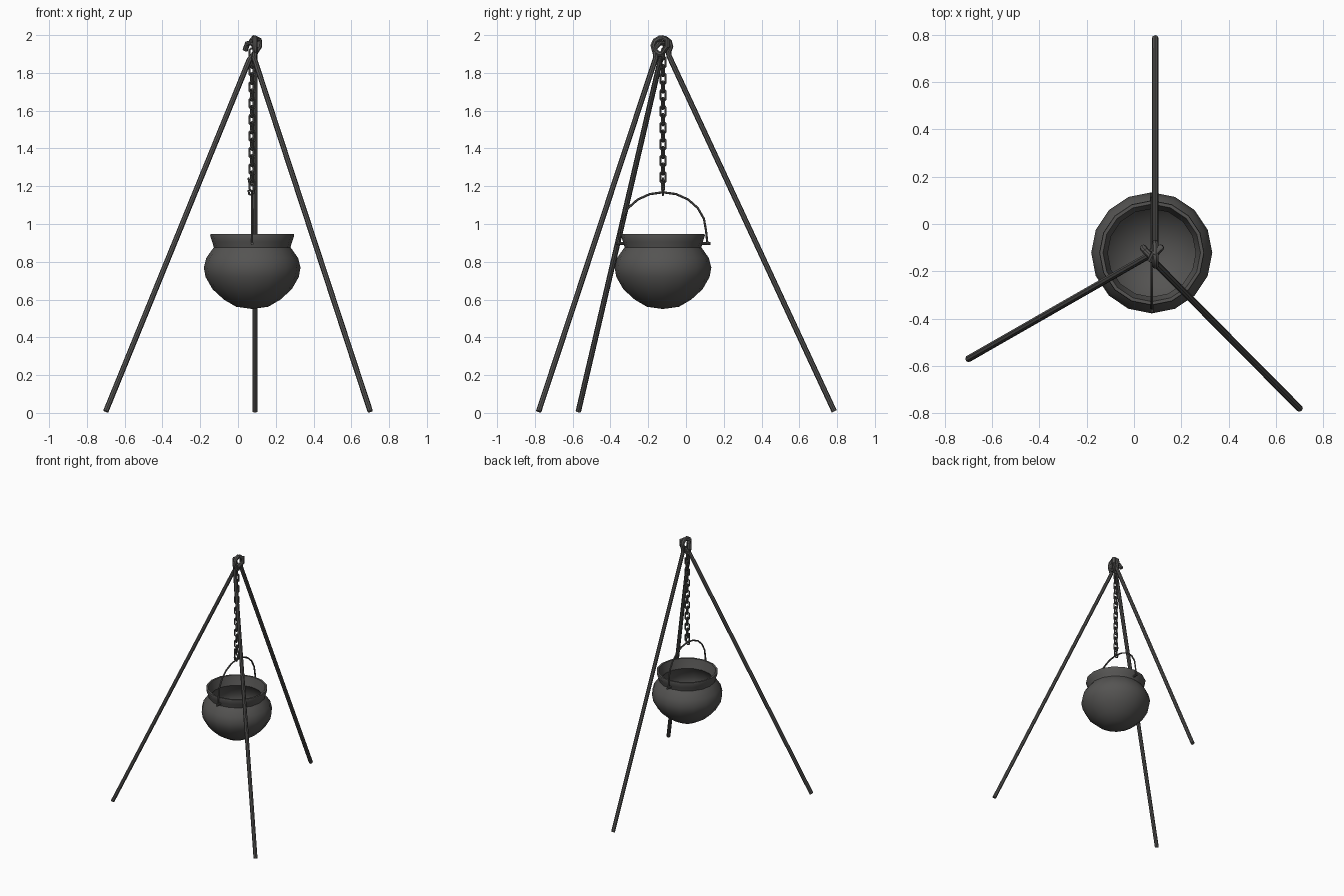
import bpy, bmesh, math
from mathutils import Vector

if "Cube" in bpy.data.objects:
    bpy.data.objects.remove(bpy.data.objects["Cube"])

iron = bpy.data.materials.new("dark iron")
iron.diffuse_color = (0.09, 0.088, 0.085, 1)
iron.use_nodes = True
iron.node_tree.nodes["Principled BSDF"].inputs["Base Color"].default_value = iron.diffuse_color
CX, CY = 0.075, -0.122


def finish(name, bm, angle=40):
    bmesh.ops.recalc_face_normals(bm, faces=bm.faces)
    me = bpy.data.meshes.new(name)
    bm.to_mesh(me)
    bm.free()
    me.materials.append(iron)
    ob = bpy.data.objects.new(name, me)
    bpy.context.collection.objects.link(ob)
    bpy.context.view_layer.objects.active = ob
    bpy.ops.object.select_all(action='DESELECT')
    ob.select_set(True)
    bpy.ops.object.shade_smooth_by_angle(angle=math.radians(angle))
    return ob


def tube(bm, pts, r, sides=8, closed=False):
    """Sweep a round section along a polyline with a carried frame."""
    pts = [Vector(p) for p in pts]
    n = len(pts)
    rings, side = [], None
    for i, p in enumerate(pts):
        a = pts[i - 1] if closed or i else p
        b = pts[(i + 1) % n] if closed or i < n - 1 else p
        t = ((p - a).normalized() + (b - p).normalized()).normalized()
        if side is None:
            side = t.orthogonal()
        side = (side - t * side.dot(t)).normalized()
        up = t.cross(side)
        rings.append([bm.verts.new(p + r * (math.cos(k) * side + math.sin(k) * up))
                      for k in (2 * math.pi * j / sides for j in range(sides))])
    for i in range(n if closed else n - 1):
        A, B = rings[i], rings[(i + 1) % n]
        for j in range(sides):
            k = (j + 1) % sides
            bm.faces.new((A[j], A[k], B[k], B[j]))
    if not closed:
        bm.faces.new(rings[0])
        bm.faces.new(rings[-1])


# Tripod legs, each ending in a bent hook or eye
eye = [(0.09, -0.128 + 0.047 * math.cos(a), 1.942 + 0.044 * math.sin(a))
       for a in (math.radians(-40 + 36 * i) for i in range(10))]
legs = {
    "left_leg": [(-0.70, -0.57, 0.008), (0.06, -0.135, 1.87), (0.09, -0.125, 1.905),
                 (0.113, -0.10, 1.94), (0.113, -0.10, 1.975), (0.085, -0.125, 1.986),
                 (0.07, -0.155, 1.965)],
    "right_leg": [(0.70, -0.78, 0.008), (0.085, -0.16, 1.88), (0.093, -0.165, 1.93),
                  (0.075, -0.14, 1.96), (0.05, -0.115, 1.955), (0.038, -0.10, 1.92)],
    "back_leg": [(0.09, 0.785, 0.008), (0.09, -0.09, 1.89)] + eye,
}
for name, path in legs.items():
    bm = bmesh.new()
    tube(bm, path, 0.0145)
    finish(name, bm)

# Chain of alternating links
bm = bmesh.new()
N, top, bottom = 17, 1.90, 1.205
for i in range(N):
    z = top + (bottom - top) * i / (N - 1)
    ang = math.radians(20 + 90 * (i % 2))
    link = []
    for k in range(8):
        a = 2 * math.pi * (k + 0.5) / 8
        w = 0.016 * math.cos(a)
        h = 0.016 * math.sin(a) + math.copysign(0.015, math.sin(a))
        link.append((CX + w * math.cos(ang), CY + w * math.sin(ang), z + h))
    tube(bm, link, 0.0058, 5, True)
finish("chain", bm)

# Small hook joining chain and handle
bm = bmesh.new()
tube(bm, [(CX - 0.02, CY, 1.245), (CX - 0.014, CY, 1.215), (CX + 0.006, CY, 1.20),
          (CX + 0.01, CY, 1.17), (CX - 0.002, CY, 1.153), (CX - 0.016, CY, 1.158),
          (CX - 0.02, CY, 1.18)], 0.006, 6)
finish("chain_hook", bm)

# Cauldron: outer wall, flared rim, then inner wall
profile = [(0, 0.55), (0.085, 0.562), (0.15, 0.60), (0.21, 0.655), (0.247, 0.72),
           (0.256, 0.77), (0.243, 0.82), (0.215, 0.86), (0.203, 0.876),
           (0.211, 0.905), (0.222, 0.938), (0.220, 0.947), (0.206, 0.947),
           (0.197, 0.91), (0.186, 0.876), (0.205, 0.85), (0.235, 0.79),
           (0.235, 0.73), (0.195, 0.66), (0.13, 0.605), (0.07, 0.578), (0, 0.57)]
bm = bmesh.new()
vs = [bm.verts.new((CX + r, CY, z)) for r, z in profile]
es = [bm.edges.new(p) for p in zip(vs, vs[1:])]
bmesh.ops.spin(bm, geom=vs + es, cent=(CX, CY, 0), axis=(0, 0, 1),
               angle=2 * math.pi, steps=16, use_duplicate=False)
bmesh.ops.remove_doubles(bm, verts=bm.verts, dist=0.0005)
finish("cauldron", bm, 35)

# Bail handle
bm = bmesh.new()
R = 0.228
arc = [(CX, CY + R * math.cos(a), 0.965 + 0.203 * math.sin(a))
       for a in (math.pi * i / 10 for i in range(11))]
tube(bm, [(CX, CY + R + 0.008, 0.89)] + arc + [(CX, CY - R - 0.008, 0.89)], 0.006, 6)
finish("handle", bm)

# Pegs holding the handle on the neck
for name, s in (("front_peg", -1), ("back_peg", 1)):
    bm = bmesh.new()
    tube(bm, [(CX, CY + s * 0.195, 0.896), (CX, CY + s * 0.252, 0.896)], 0.008, 8)
    finish(name, bm)
